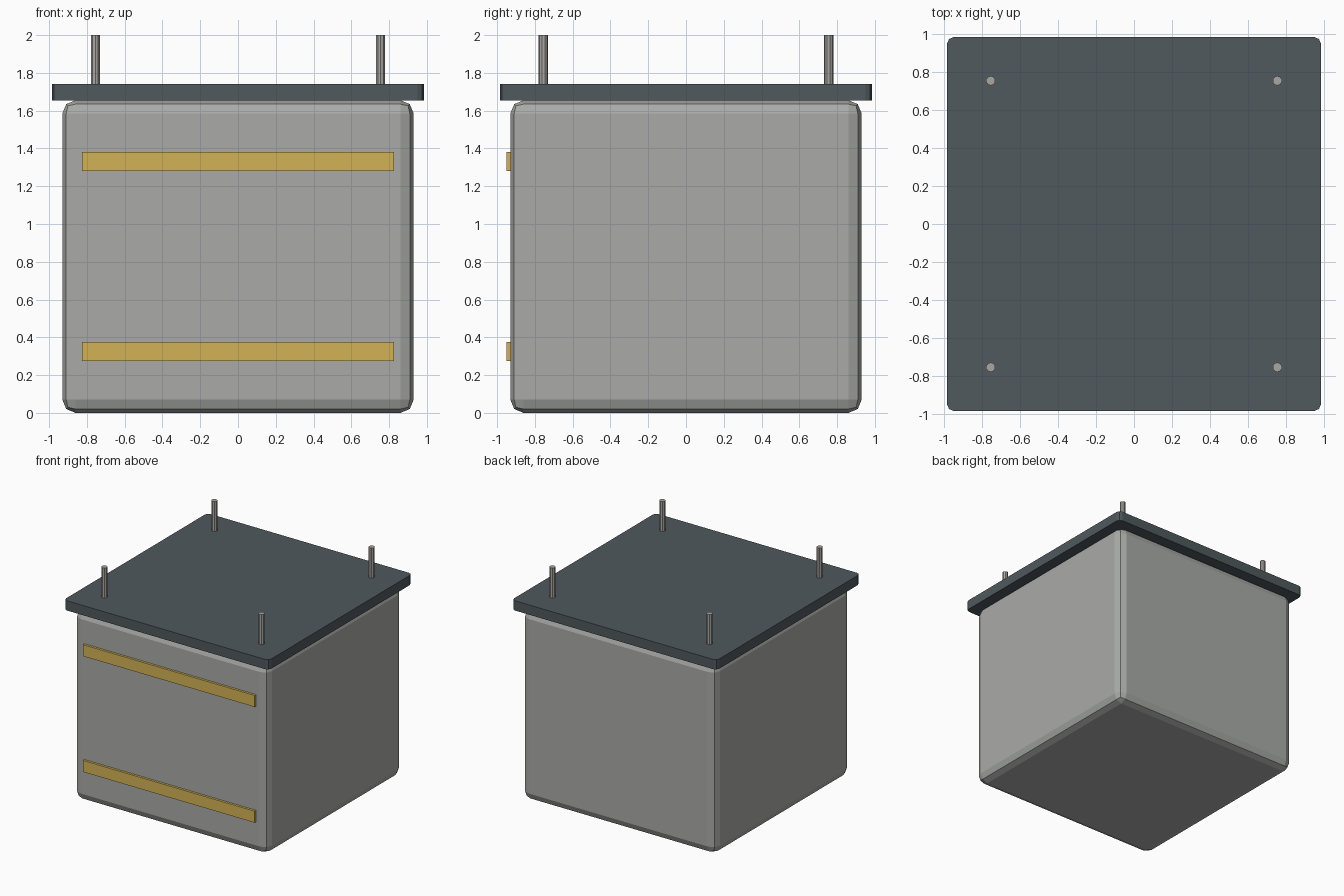
import bpy
import bmesh
from mathutils import Matrix

if "Cube" in bpy.data.objects:
    bpy.data.objects.remove(bpy.data.objects["Cube"], do_unlink=True)


def material(name, r, g, b):
    mat = bpy.data.materials.new(name)
    mat.use_nodes = True
    mat.diffuse_color = (r, g, b, 1)
    mat.node_tree.nodes["Principled BSDF"].inputs["Base Color"].default_value = (r, g, b, 1)
    return mat


concrete = material("pale_grey", 0.40, 0.41, 0.39)
slate = material("slate_grey", 0.08, 0.10, 0.11)
steel = material("steel_grey", 0.40, 0.39, 0.37)
ochre = material("ochre_yellow", 0.65, 0.45, 0.09)


def finish(bm, name, mat):
    mesh = bpy.data.meshes.new(name)
    bm.to_mesh(mesh)
    bm.free()
    mesh.materials.append(mat)
    obj = bpy.data.objects.new(name, mesh)
    bpy.context.collection.objects.link(obj)
    return obj


def box(name, mat, size, centre, bevel=0, upright_only=False):
    bm = bmesh.new()
    bmesh.ops.create_cube(bm, size=1, matrix=Matrix.Translation(centre) @ Matrix.Diagonal((*size, 1)))
    if bevel:
        edges = [e for e in bm.edges if not upright_only
                 or abs(e.verts[0].co.z - e.verts[1].co.z) > size[2] / 2]
        bmesh.ops.bevel(bm, geom=edges, offset=bevel, segments=2, profile=0.5, affect="EDGES")
    return finish(bm, name, mat)


# Main block and overhanging cap plate
box("block", concrete, (1.86, 1.86, 1.655), (0, 0, 0.8275), bevel=0.07)
box("cap_plate", slate, (1.97, 1.97, 0.085), (0, 0, 1.6975), bevel=0.035, upright_only=True)

# Two raised bands on the front
for label, z in (("lower", 0.325), ("upper", 1.33)):
    box(label + "_front_band", ochre, (1.65, 0.04, 0.1), (0, -0.93, z))

# Four anchor rods standing on the plate
for side, x in (("left", 0.755), ("right", -0.755)):
    for end, y in (("front", -0.755), ("back", 0.755)):
        bm = bmesh.new()
        bmesh.ops.create_cone(bm, cap_ends=True, segments=10, radius1=0.025, radius2=0.025,
                              depth=0.3, matrix=Matrix.Translation((x, y, 1.85)))
        finish(bm, f"{end}_{side}_rod", steel)
